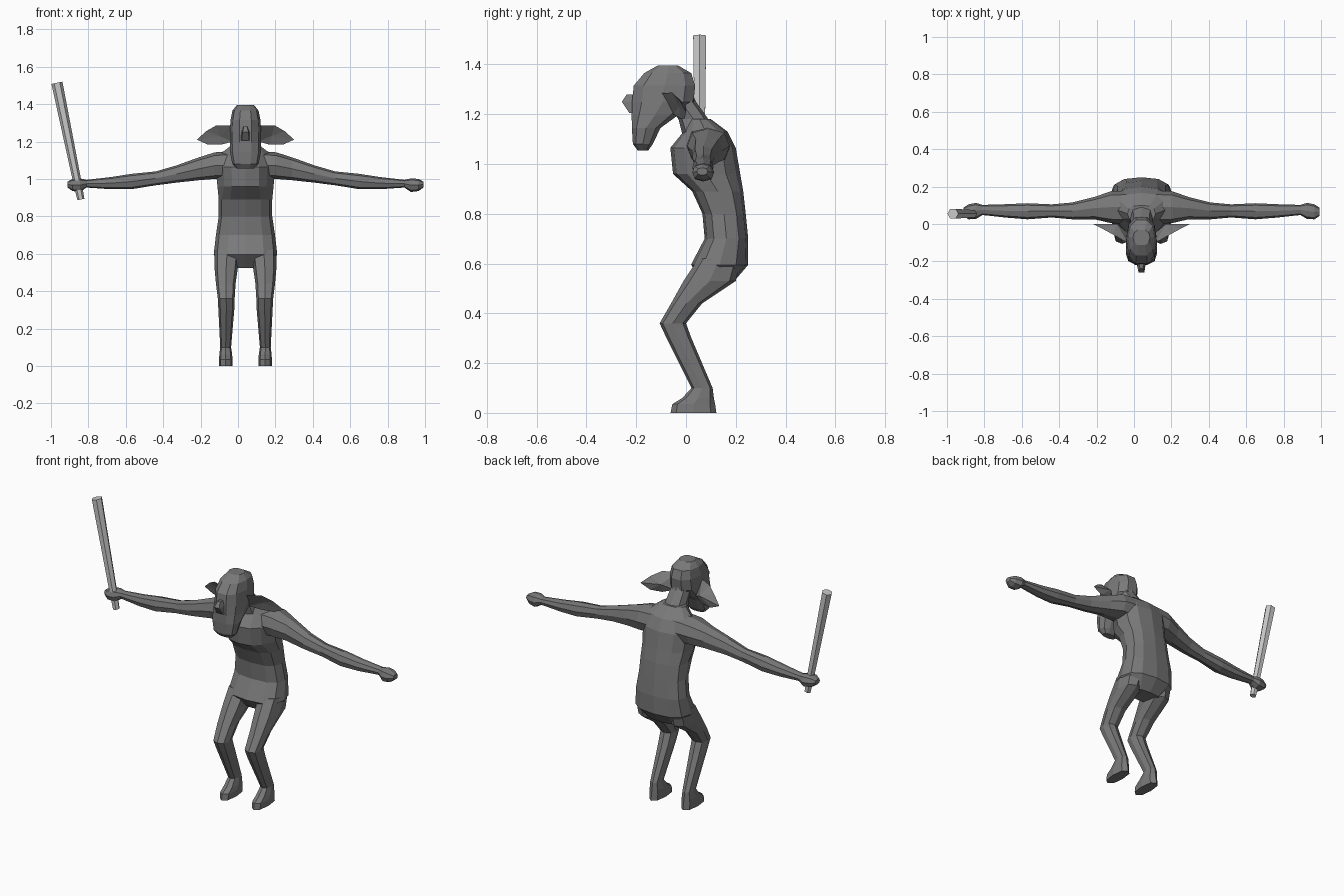
import bpy, bmesh, math
from mathutils import Vector

if "Cube" in bpy.data.objects:
    bpy.data.objects.remove(bpy.data.objects["Cube"])

CX = 0.04  # body mid plane


def material(name, v):
    m = bpy.data.materials.new(name)
    m.diffuse_color = (v, v, v, 1)
    m.use_nodes = True
    m.node_tree.nodes["Principled BSDF"].inputs["Base Color"].default_value = m.diffuse_color
    return m


SKIN = material("grey skin", 0.19)
STICK = material("light stick", 0.58)


def finish(name, bm, mat):
    bmesh.ops.recalc_face_normals(bm, faces=bm.faces)
    me = bpy.data.meshes.new(name)
    bm.to_mesh(me)
    bm.free()
    me.materials.append(mat)
    ob = bpy.data.objects.new(name, me)
    bpy.context.collection.objects.link(ob)
    return ob


def oval(n, power=0.8):
    """Unit rounded-square outline."""
    pts = []
    for i in range(n):
        a = 2 * math.pi * i / n
        c, s = math.cos(a), math.sin(a)
        pts.append((math.copysign(abs(c) ** power, c), math.copysign(abs(s) ** power, s)))
    return pts


def loft(name, rings, mat=SKIN):
    bm = bmesh.new()
    vs = [[bm.verts.new(p) for p in r] for r in rings]
    n = len(vs[0])
    for a, b in zip(vs, vs[1:]):
        for i in range(n):
            j = (i + 1) % n
            bm.faces.new((a[i], a[j], b[j], b[i]))
    bm.faces.new(vs[0])
    bm.faces.new(vs[-1])
    return finish(name, bm, mat)


def level_ring(z, yf, yb, x0, x1, n=8, taper=1.0, tilt=0.0):
    """Horizontal ring; taper narrows the front, tilt raises the back."""
    xc, yc, rx, ry = (x0 + x1) / 2, (yf + yb) / 2, (x1 - x0) / 2, (yb - yf) / 2
    out = []
    for c, s in oval(n):
        w = rx * (taper if s < -0.1 else 1)
        out.append((CX + xc + w * c, yc + ry * s, z + tilt * s))
    return out


# Torso: z, front, back, half width, front taper
torso = [(.525, .08, .19, .11, 1), (.595, .02, .25, .17, 1), (.70, .075, .25, .158, 1),
         (.80, .066, .24, .143, 1), (.89, .025, .23, .143, 1), (.96, -.052, .218, .15, .85),
         (1.065, -.063, .2, .16, .8), (1.13, -.01, .167, .14, .8), (1.18, .01, .10, .075, 1)]
loft("torso", [level_ring(z, f, b, -w, w, 12, t) for z, f, b, w, t in torso])

# Neck
neck = [(1.10, -.01, .14, .09), (1.18, -.03, .09, .06), (1.25, -.08, .04, .055), (1.30, -.09, .02, .05)]
loft("neck", [level_ring(z, f, b, -w, w) for z, f, b, w in neck])

# Head with long jaw
head = [(1.055, -.195, -.15, .045), (1.08, -.215, -.132, .07), (1.145, -.22, -.10, .083),
        (1.195, -.222, -.03, .084), (1.25, -.222, .035, .084), (1.315, -.215, .042, .08),
        (1.365, -.172, .025, .07), (1.396, -.115, -.03, .045)]
loft("head", [level_ring(z, f, b, -w, w, 10) for z, f, b, w in head])

# Nose wedge
loft("nose", [[(CX + sx * w, y, z) for sx, y in ((-1, -.20), (-.7, yf), (.7, yf), (1, -.20))]
              for z, w, yf in ((1.205, .028, -.228), (1.25, .023, -.258), (1.28, .012, -.238))])

# Arm: offset, y centre, y radius, bottom, top
arm = [(.06, .09, .09, 1.0, 1.15), (.165, .09, .085, 1.0, 1.142), (.25, .085, .06, .993, 1.115),
       (.37, .07, .045, .98, 1.072), (.48, .07, .035, .966, 1.04), (.61, .068, .043, .945, 1.027),
       (.72, .07, .036, .945, 1.01), (.85, .075, .027, .954, .995), (.885, .07, .043, .93, 1.003),
       (.925, .065, .04, .935, 1.0), (.952, .065, .022, .955, .985)]

# Leg and foot: z, front, back, inner, outer
leg = [(.62, .05, .22, .03, .165), (.53, -.01, .20, .04, .166), (.44, -.06, .065, .053, .158),
       (.36, -.106, 0, .058, .148), (.30, -.078, .022, .06, .145), (.10, .022, .107, .077, .135),
       (.06, -.015, .112, .071, .14), (.035, -.055, .117, .07, .141), (0, -.062, .122, .07, .141)]

# Cupped ear rim, from upper root round the tip to lower root
rim = [(.075, -.10, 1.285), (.155, -.055, 1.287), (.21, -.025, 1.255), (.26, .0, 1.21),
       (.20, -.005, 1.183), (.13, -.02, 1.183), (.07, -.05, 1.2)]

for side, s in (("right", -1), ("left", 1)):
    loft(side + "_arm", [[(CX + s * x, yc + ry * c, (lo + hi) / 2 + (hi - lo) / 2 * t)
                          for c, t in oval(8)] for x, yc, ry, lo, hi in arm])
    loft(side + "_leg", [level_ring(z, f, b, *sorted((s * i, s * o))) for z, f, b, i, o in leg])

    bm = bmesh.new()
    edge = [bm.verts.new((CX + s * x, y, z)) for x, y, z in rim]
    cup = bm.verts.new((CX + s * .14, -.03, 1.23))
    back = bm.verts.new((CX + s * .13, .0, 1.235))
    for i in range(len(edge)):
        a, b = edge[i], edge[(i + 1) % len(edge)]
        bm.faces.new((a, b, cup))
        bm.faces.new((b, a, back))
    finish(side + "_ear", bm, SKIN)

# Six-sided stick held in the right hand
low, high = Vector((-.84, .055, .89)), Vector((-.968, .055, 1.514))
axis = (high - low).normalized()
u, v = axis.cross(Vector((0, 1, 0))).normalized(), Vector((0, 1, 0))
hexagon = [(math.cos(k * math.pi / 3), math.sin(k * math.pi / 3)) for k in range(6)]
loft("stick", [[p + r * (u * c + v * t) for c, t in hexagon]
               for p, r in ((low, .019), (low.lerp(high, .12), .022), (high, .03))], STICK)
